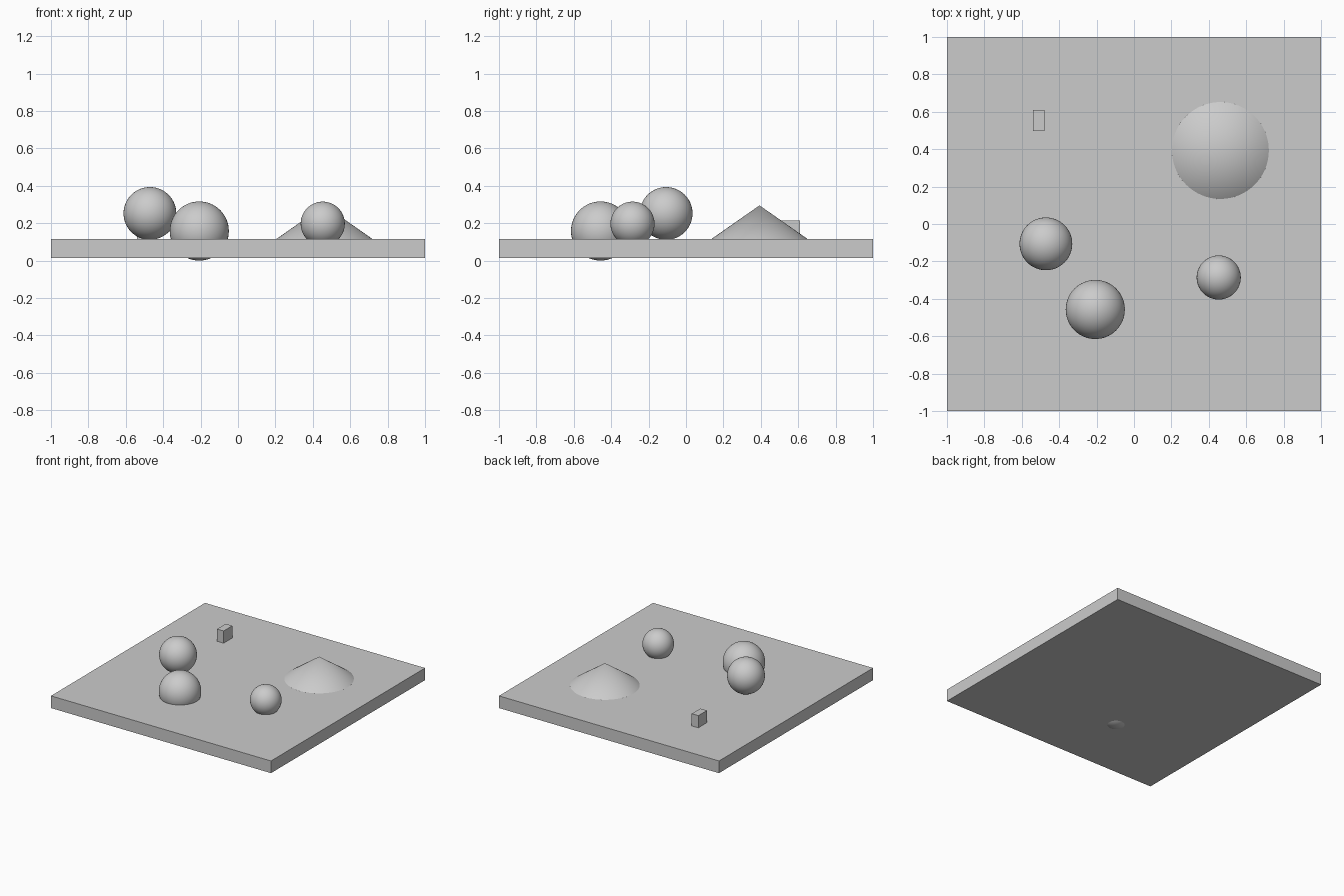
import bpy
import math

cube = bpy.data.objects.get("Cube")
if cube:
    bpy.data.objects.remove(cube, do_unlink=True)

# One plain grey for everything
grey = bpy.data.materials.new("plain grey")
grey.use_nodes = True
colour = (0.6, 0.6, 0.6, 1)
grey.diffuse_color = colour
grey.node_tree.nodes["Principled BSDF"].inputs["Base Color"].default_value = colour

SLAB_BOTTOM, SLAB_TOP = 0.014, 0.114


def finish(name, smooth=False):
    obj = bpy.context.object
    obj.name = name
    obj.data.materials.append(grey)
    if smooth:
        bpy.ops.object.shade_smooth_by_angle(angle=math.radians(30))
    return obj


def box(name, x, y, bottom, size):
    bpy.ops.mesh.primitive_cube_add(size=1, location=(x, y, bottom + size[2] / 2))
    bpy.context.object.scale = size
    bpy.ops.object.transform_apply(location=False, rotation=False, scale=True)
    return finish(name)


def ball(name, x, y, z, radius):
    bpy.ops.mesh.primitive_uv_sphere_add(
        segments=64, ring_count=32, radius=radius, location=(x, y, z))
    return finish(name, smooth=True)


# Ground slab and small block
box("ground_slab", 0, 0, SLAB_BOTTOM, (2, 2, SLAB_TOP - SLAB_BOTTOM))
box("small_block", -0.509, 0.554, SLAB_TOP, (0.06, 0.112, 0.1))

# Balls: one resting, one sunk through the slab, one partly sunk
ball("resting_ball", -0.471, -0.106, 0.252, 0.141)
ball("sunken_ball", -0.207, -0.457, 0.158, 0.158)
ball("small_ball", 0.453, -0.286, 0.197, 0.118)

# Low cone
cone_height = 0.295 - SLAB_TOP
bpy.ops.mesh.primitive_cone_add(
    vertices=64, radius1=0.259, radius2=0, depth=cone_height,
    location=(0.462, 0.393, SLAB_TOP + cone_height / 2))
finish("low_cone", smooth=True)
